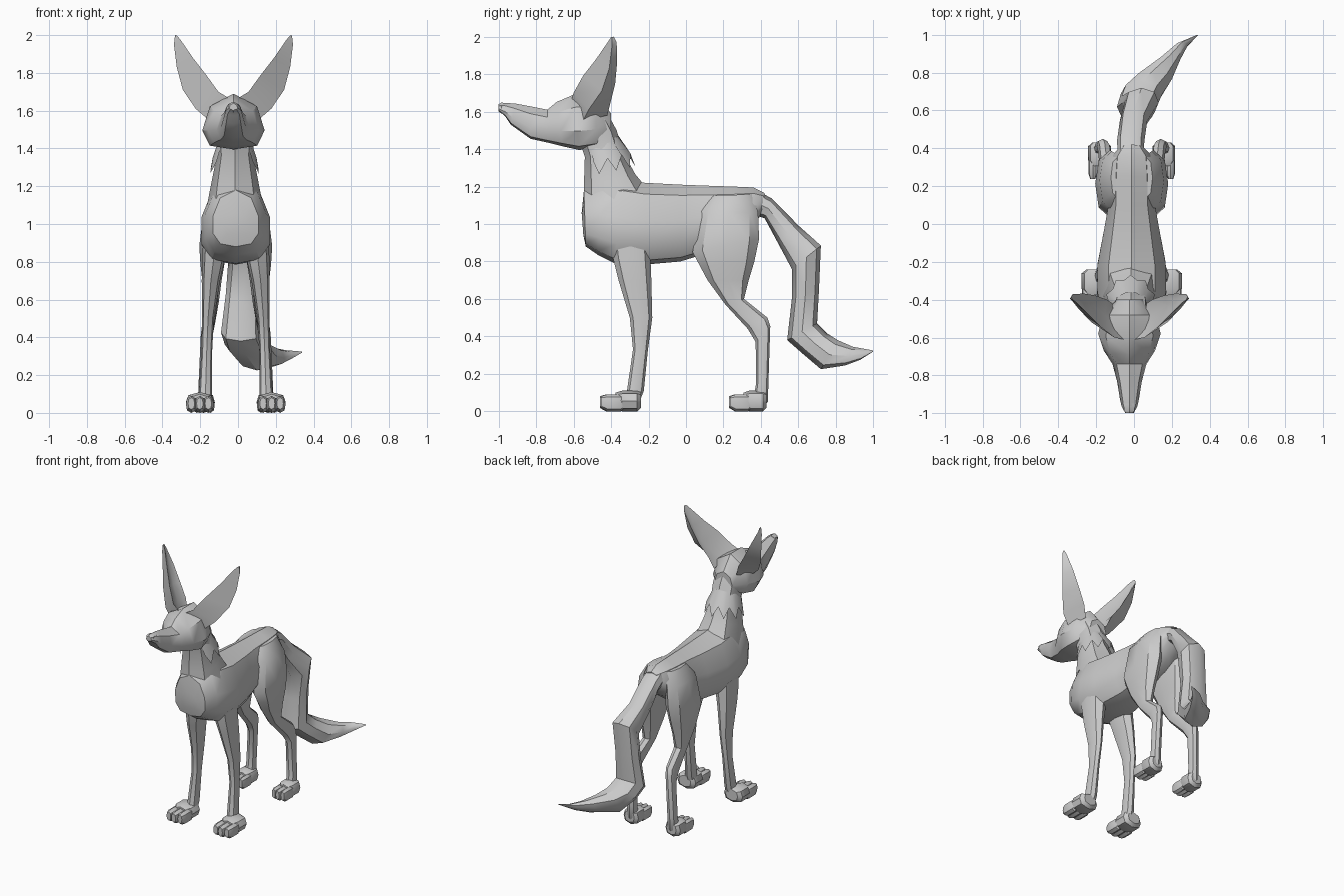
import bpy, bmesh, math

fur = bpy.data.materials.new("grey_fur")
fur.diffuse_color = (0.6, 0.6, 0.6, 1)
CX = -0.012          # body centre line


def finish(name, bm, angle=38):
    bmesh.ops.recalc_face_normals(bm, faces=bm.faces)
    me = bpy.data.meshes.new(name)
    bm.to_mesh(me)
    bm.free()
    me.materials.append(fur)
    ob = bpy.data.objects.new(name, me)
    bpy.context.collection.objects.link(ob)
    bpy.ops.object.select_all(action='DESELECT')
    ob.select_set(True)
    bpy.context.view_layer.objects.active = ob
    bpy.ops.object.shade_smooth_by_angle(angle=math.radians(angle))
    return ob


def skin(bm, rings):
    """Bridge rings of equal length and cap both ends."""
    vs = [[bm.verts.new(p) for p in r] for r in rings]
    n = len(vs[0])
    for a, b in zip(vs, vs[1:]):
        for i in range(n):
            j = (i + 1) % n
            bm.faces.new((a[i], a[j], b[j], b[i]))
    bm.faces.new(vs[0])
    bm.faces.new(vs[-1])


def section(y0, z0, y1, z1, xa, xb, n=8, bias=0.0, power=0.8):
    """Rounded section between two side-view points, spanning xa..xb."""
    pts = []
    for i in range(n):
        a = 2 * math.pi * i / n
        u, s = -math.cos(a), math.sin(a)
        w = math.copysign(abs(s) ** power, s)
        t = (1 + u + bias * (1 - u * u)) / 2
        pts.append(((xa + xb) / 2 + w * (xb - xa) / 2,
                    y0 + (y1 - y0) * t, z0 + (z1 - z0) * t))
    return pts


def loft(name, rows, **kw):
    bm = bmesh.new()
    skin(bm, [section(*r, **kw) for r in rows])
    return finish(name, bm)


def centred(rows, cx):
    return [(a, b, c, d, cx - w, cx + w) for a, b, c, d, w in rows]


# torso: lower point, upper point, half width
loft("torso", centred([
    (-.548, .94, -.557, 1.06, .07), (-.535, .88, -.545, 1.18, .125),
    (-.47, .835, -.45, 1.23, .17), (-.38, .79, -.33, 1.24, .19),
    (-.20, .785, -.22, 1.22, .187), (-.03, .80, -.03, 1.21, .152),
    (.10, .84, .10, 1.205, .128), (.25, .90, .25, 1.2, .125),
    (.35, .97, .36, 1.195, .115), (.40, 1.05, .42, 1.165, .06)], CX),
    n=10, bias=-.25)

# neck: throat point, nape point, half width
loft("neck", centred([
    (-.55, 1.0, -.20, 1.18, .15), (-.545, 1.2, -.27, 1.265, .122),
    (-.54, 1.36, -.335, 1.38, .095), (-.56, 1.42, -.37, 1.5, .1),
    (-.57, 1.5, -.43, 1.61, .1)], -.016))

# head with long muzzle
loft("head", centred([
    (-1.0, 1.605, -1.0, 1.635, .022), (-.965, 1.575, -.96, 1.646, .042),
    (-.935, 1.53, -.91, 1.643, .05), (-.83, 1.455, -.83, 1.628, .066),
    (-.74, 1.435, -.74, 1.61, .09), (-.66, 1.415, -.69, 1.652, .135),
    (-.57, 1.395, -.60, 1.69, .165), (-.48, 1.41, -.48, 1.69, .14),
    (-.40, 1.46, -.40, 1.59, .07)], -.024), bias=-.32)

# nose tip
loft("nose", centred([
    (-1.0, 1.60, -1.0, 1.64, .018), (-.985, 1.59, -.985, 1.648, .032),
    (-.95, 1.60, -.95, 1.645, .03)], -.025), n=6)

# fur ruff with a zigzag lower edge around the back and sides of the neck
bm = bmesh.new()
N = 14
top, low = [], []
for i in range(N + 1):
    a = math.radians(-35 + 250 * i / N)
    c, s = math.cos(a), math.sin(a)
    tip = i % 2
    r = 1.0 if tip else .86
    top.append(bm.verts.new((-.018 + .09 * c, -.455 + .095 * s, 1.43 + .04 * s)))
    low.append(bm.verts.new((-.018 + .135 * r * c, -.42 + .15 * r * s,
                             (1.275 if tip else 1.35) + .03 * s)))
for i in range(N):
    bm.faces.new((top[i], top[i + 1], low[i + 1], low[i]))
finish("neck_ruff", bm, 60)

# ears: each level has front edge, outer edge, back spine, inner hollow
ear = [
    [(.03, -.61, 1.67), (.13, -.55, 1.55), (.09, -.42, 1.58), (.08, -.53, 1.61)],
    [(.08, -.60, 1.70), (.20, -.52, 1.61), (.12, -.40, 1.66), (.13, -.48, 1.66)],
    [(.145, -.55, 1.79), (.268, -.45, 1.71), (.18, -.378, 1.75), (.20, -.43, 1.75)],
    [(.215, -.48, 1.88), (.30, -.41, 1.83), (.24, -.368, 1.86), (.25, -.405, 1.86)],
    [(.28, -.415, 1.975), (.315, -.395, 1.95), (.30, -.37, 1.97), (.298, -.39, 1.97)],
    [(.30, -.40, 1.998), (.31, -.395, 1.995), (.308, -.385, 2.0), (.305, -.39, 1.998)],
]
for side, s in (("left", 1), ("right", -1)):
    bm = bmesh.new()
    skin(bm, [[(-.024 + s * x, y, z) for x, y, z in lvl] for lvl in ear])
    finish("ear_" + side, bm, 45)

# legs: front point, back point, inner and outer distance from the centre
front = [
    (-.41, 1.0, -.20, 1.02, .06, .165), (-.39, .82, -.19, .83, .055, .178),
    (-.36, .70, -.185, .70, .083, .18), (-.30, .5, -.18, .5, .115, .178),
    (-.283, .33, -.203, .33, .125, .182), (-.315, .11, -.225, .11, .125, .195),
    (-.33, .02, -.26, .02, .13, .2)]
hind = [
    (.13, 1.15, .36, 1.16, .03, .11), (.075, 1.07, .385, 1.06, .04, .17),
    (.035, .85, .39, .92, .04, .193), (.075, .775, .365, .8, .06, .187),
    (.115, .70, .335, .7, .075, .177), (.21, .57, .31, .6, .09, .165),
    (.33, .44, .435, .50, .11, .178), (.372, .37, .45, .455, .122, .185),
    (.374, .15, .44, .15, .13, .197), (.365, .09, .437, .05, .13, .2),
    (.35, .02, .40, .01, .13, .2)]


def foot(name, s, heel, toe, mid, hw):
    """Pad loft plus three rounded toes."""
    bm = bmesh.new()
    d = toe - heel
    for k, (f0, f1) in enumerate([(0, .62), (.4, .96), (.4, 1), (.4, .96)]):
        w = hw if k == 0 else hw * .38
        x = CX + s * mid + (0 if k == 0 else (k - 2) * hw * .6)
        rows = [(0, .65, .02), (.15, 1, .0), (.75, 1, 0), (1, .6, .018)]
        h = .11 if k == 0 else .09
        skin(bm, [section(heel + d * (f0 + (f1 - f0) * t), z,
                          heel + d * (f0 + (f1 - f0) * t), h * (.75 + .25 * q),
                          x - w * q, x + w * q, power=.6)
                  for t, q, z in rows])
    finish(name, bm)


for side, s in (("left", 1), ("right", -1)):
    for nm, rows in (("front_leg_", front), ("hind_leg_", hind)):
        loft(nm + side, [(a, b, c, d, CX + s * p, CX + s * q)
                         for a, b, c, d, p, q in rows])
    foot("front_foot_" + side, s, -.24, -.46, .19, .075)
    foot("hind_foot_" + side, s, .43, .23, .17, .06)

# tail: drops from the rump, then sweeps back and to one side
loft("tail", [
    (.36, 1.05, .37, 1.185, -.085, .05), (.42, 1.03, .46, 1.135, -.09, .055),
    (.49, .90, .6, .992, -.075, .07), (.565, .76, .72, .885, -.05, .13),
    (.565, .6, .71, .65, -.065, .11), (.54, .38, .70, .47, -.09, .12),
    (.62, .31, .755, .415, -.07, .15), (.72, .225, .81, .38, .0, .2),
    (.85, .245, .89, .345, .13, .245), (.93, .275, .96, .332, .22, .285),
    (.998, .318, 1.0, .325, .332, .34)])
